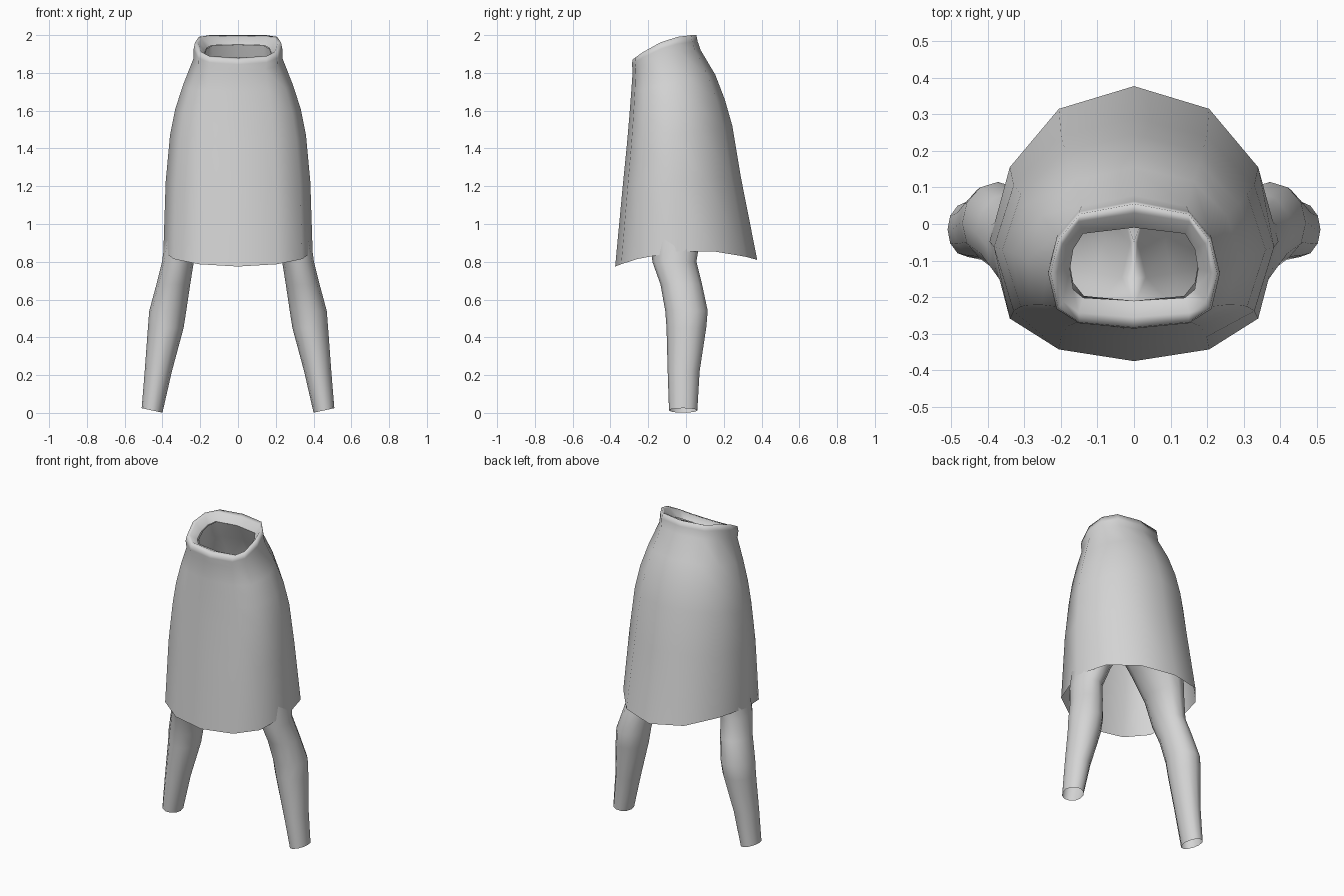
import bpy, bmesh, math

if "Cube" in bpy.data.objects:
    bpy.data.objects.remove(bpy.data.objects["Cube"])

cloth = bpy.data.materials.new("grey_cloth")
cloth.diffuse_color = (0.66, 0.66, 0.66, 1)
cloth.use_nodes = True
cloth.node_tree.nodes["Principled BSDF"].inputs["Base Color"].default_value = cloth.diffuse_color


def loft(name, rings, drop_inner=False, mirror=False):
    """Skin a list of closed rings into an open shell."""
    bm = bmesh.new()
    loops = [[bm.verts.new(p) for p in ring] for ring in rings]
    for a, b in zip(loops, loops[1:]):
        n = len(a)
        for i in range(n):
            j = (i + 1) % n
            quad = (a[i], a[j], b[j], b[i])
            # leave the middle open where both halves join
            if drop_inner and all(v.co.x < 1e-4 for v in quad):
                continue
            bm.faces.new(quad).smooth = True
    bmesh.ops.remove_doubles(bm, verts=bm.verts[:], dist=1e-4)
    bmesh.ops.recalc_face_normals(bm, faces=bm.faces[:])
    me = bpy.data.meshes.new(name)
    bm.to_mesh(me)
    bm.free()
    me.materials.append(cloth)
    ob = bpy.data.objects.new(name, me)
    bpy.context.collection.objects.link(ob)
    if mirror:
        m = ob.modifiers.new("mirror", 'MIRROR')
        m.use_clip = True
        m.merge_threshold = 0.001
    return ob


# Skirt: twelve-sided rings from hem to the rolled-in waistband
HALF = [(0, 1), (.52, .835), (.86, .41), (1, -.13), (.86, -.69), (.52, -.915), (0, -1)]


def skirt_ring(yb, yf, w, zb, zf, bump=0, power=1):
    def point(s, f, t):
        k = (t + 1) / 2
        return (s * w * f ** power, yf + (yb - yf) * k,
                zf + (zb - zf) * k + bump * (1 - t * t))
    right = [point(1, f, t) for f, t in HALF]
    left = [point(-1, f, t) for f, t in HALF[-2:0:-1]]
    return right + left


loft("skirt", [skirt_ring(*r) for r in [
    (.377, -.375, .395, .81, .775, .065),
    (.29, -.335, .383, 1.25, 1.20),
    (.245, -.312, .36, 1.52, 1.43),
    (.205, -.30, .332, 1.66, 1.57, 0, .95),
    (.155, -.29, .29, 1.79, 1.70, 0, .9),
    (.078, -.282, .235, 1.92, 1.81, .02, .75),
    (.062, -.286, .235, 1.965, 1.845, .03, .68),
    (.055, -.283, .228, 2.0, 1.87, .035, .65),
    (.03, -.255, .21, 1.99, 1.88, .03, .5),
    (-.01, -.21, .175, 1.95, 1.86, .01, .35),
]])


# Trousers: one leg with half the hips, mirrored
def leg_ring(z, x0, x1, y0, y1, tilt=0, tilt_y=0, power=1, n=12):
    cx, rx, cy, ry = (x0 + x1) / 2, (x1 - x0) / 2, (y0 + y1) / 2, (y1 - y0) / 2
    ring = []
    for i in range(n):
        a = math.tau * i / n
        c, s = math.cos(a), math.sin(a)
        c_sq = math.copysign(abs(c) ** power, c) if abs(c) > 1e-6 else 0
        ring.append((max(0, cx + rx * c_sq), cy + ry * s, z + tilt * c + tilt_y * s))
    return ring


loft("trousers", [leg_ring(*r) for r in [
    (.013, .40, .51, -.09, .06, .012),
    (.22, .35, .494, -.097, .072),
    (.45, .288, .477, -.103, .107),
    (.54, .274, .47, -.11, .115),
    (.68, .253, .432, -.135, .085),
    (.80, .234, .402, -.178, .055),
    (.95, .175, .382, -.19, .08),
    (1.10, .085, .366, -.22, .12),
    (1.20, .01, .357, -.24, .14),
    (1.27, -.12, .35, -.25, .15),
    (1.45, -.25, .325, -.265, .16),
    (1.65, -.265, .265, -.265, .13),
    (1.80, -.20, .20, -.25, .04, 0, .04, .6),
    (1.905, -.175, .175, -.21, -.01, 0, .045, .35),
]], drop_inner=True, mirror=True)
